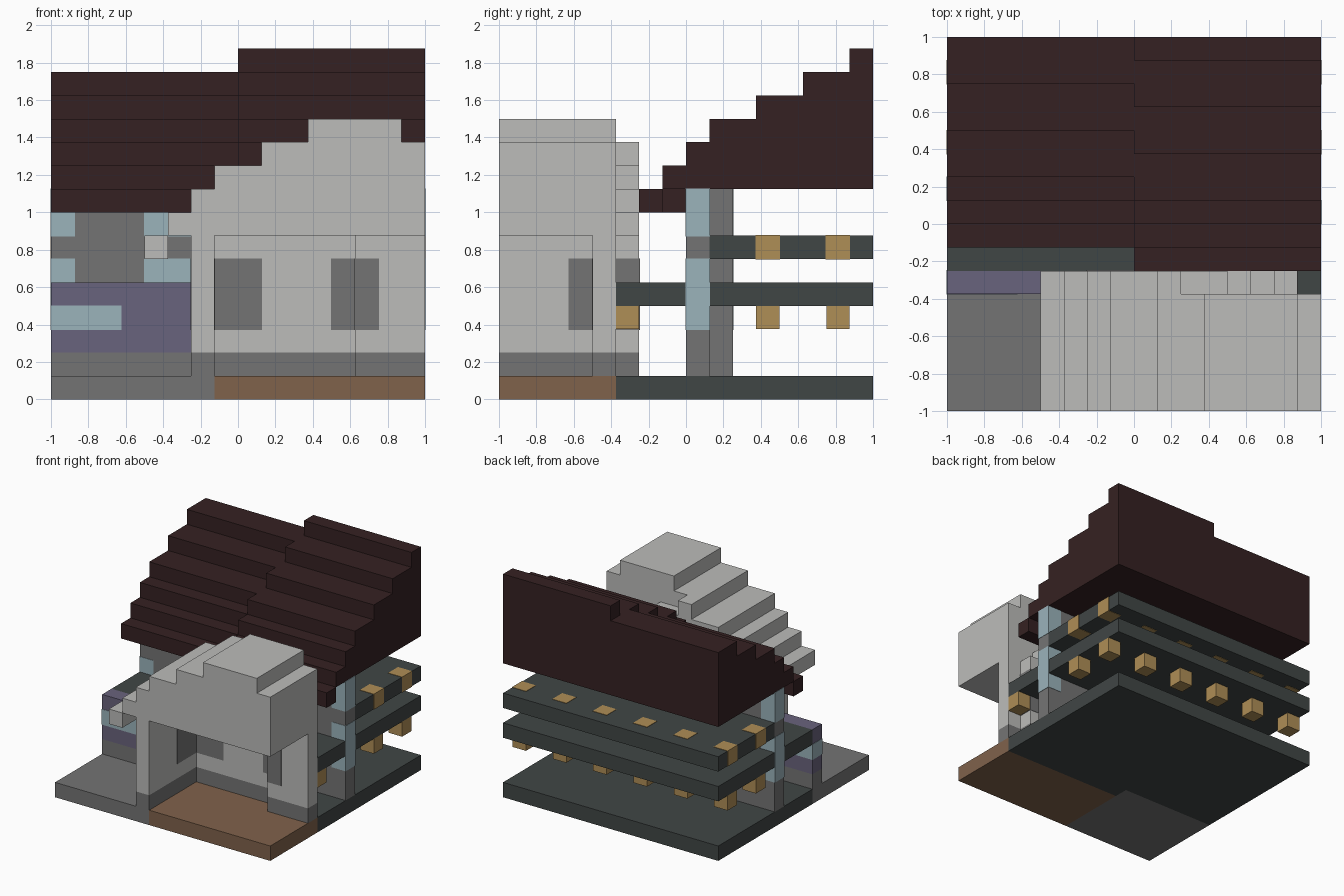
import bpy

U = 0.125      # size of one building block
PROUD = 0.003  # how far flush details stand out of their wall

if "Cube" in bpy.data.objects:
    bpy.data.objects.remove(bpy.data.objects["Cube"], do_unlink=True)


def material(name, hex_code):
    srgb = [int(hex_code[i:i + 2], 16) / 255 for i in (0, 2, 4)]
    lin = [c / 12.92 if c <= 0.04045 else ((c + 0.055) / 1.055) ** 2.4 for c in srgb]
    m = bpy.data.materials.new(name)
    m.use_nodes = True
    m.diffuse_color = (*lin, 1)
    bsdf = m.node_tree.nodes["Principled BSDF"]
    bsdf.inputs["Base Color"].default_value = (*lin, 1)
    bsdf.inputs["Roughness"].default_value = 0.9
    return m


PLASTER = material("pale plaster", "BCBCBA")
STONE = material("grey stone", "747474")
GLASS = material("pale blue glass", "9BB3BB")
PURPLE = material("purple panel", "69637D")
BROWN = material("brown planks", "80624B")
SLATE = material("dark slate", "404645")
LAMP = material("tan lamp", "AF8E56")
ROOF = material("dark red roof", "352122")


def prism(name, outline, axis, a, b, mat, grow=0.0):
    """Extrude a (side, height) outline along x or y, in block units."""
    def place(s, h, d):
        x, y = (d, s) if axis == "x" else (s, d)
        return (x * U - 1, y * U - 1, h * U)
    n = len(outline)
    verts = [place(s, h, d) for d in (a, b) for s, h in outline]
    faces = [list(range(n)), list(range(n, 2 * n))]
    faces += [[i, (i + 1) % n, n + (i + 1) % n, n + i] for i in range(n)]
    mesh = bpy.data.meshes.new(name)
    mesh.from_pydata(verts, [], faces)
    mesh.materials.append(mat)
    import bmesh
    bm = bmesh.new()
    bm.from_mesh(mesh)
    bmesh.ops.recalc_face_normals(bm, faces=bm.faces)
    bm.to_mesh(mesh)
    bm.free()
    ob = bpy.data.objects.new(name, mesh)
    bpy.context.collection.objects.link(ob)
    return ob


def box(name, x, y, z, mat, grow=0.0):
    """Box from (min, max) block ranges, optionally grown to stand proud."""
    g = grow / U
    (x0, x1), (y0, y1), (z0, z1) = [(r[0] - g, r[1] + g) for r in (x, y, z)]
    return prism(name, [(x0, z0), (x1, z0), (x1, z1), (x0, z1)], "y", y0, y1, mat)


def stairs(edges, tops, bottom):
    """Stepped outline with a flat bottom."""
    pts = [(edges[0], bottom)]
    for e0, e1, t in zip(edges, edges[1:], tops):
        pts += [(e0, t), (e1, t)]
    return pts + [(edges[-1], bottom)]


# ground slabs
box("stone_terrace", (0, 7), (0, 6), (0, 1), STONE)
box("porch_floor", (7, 16), (0, 5), (0, 1), BROWN)
box("ground_slab_left", (7, 16), (5, 16), (0, 1), SLATE)
box("ground_slab_right", (0, 7), (6, 16), (0, 1), SLATE)

# main house: two halves, one set a block further back and lower
for side, x, wall, windows in (("left", (8, 16), 8, ((10, 12), (15, 16))),
                               ("right", (0, 8), 9, ((0, 1), (4, 6)))):
    box("house_wall_" + side, x, (wall, wall + 1), (1, 9), STONE)
    for wx in windows:
        for wz in ((3, 6), (7, 9)):
            box("house_window_" + side, wx, (wall, wall + 1), wz, GLASS, PROUD)
    box("middle_floor_front_" + side, x, (6, wall), (4, 5), SLATE)
    box("middle_floor_back_" + side, x, (wall + 1, 16), (4, 5), SLATE)
    box("upper_floor_" + side, x, (wall + 1, 16), (6, 7), SLATE)
    # stepped roof with hanging eave
    s = wall - 8
    edges = [e + s for e in (7, 8, 9, 11, 13, 15, 17) if e + s < 16] + [16]
    prism("roof_" + side, stairs(edges, range(10, 17), 9), "x", *x, ROOF)
    box("roof_eave_" + side, x, (6 + s, 7 + s), (8, 9), ROOF)
box("middle_floor_corner", (15, 16), (5, 6), (4, 5), SLATE)

# lamps: hanging under the middle floor and set into the upper floor
spots = [(x, 14) for x in range(0, 16, 3)] + [(0, 11), (15, 11)]
for x, y in spots:
    box("hanging_lamp", (x, x + 1), (y, y + 1), (3, 4), LAMP)
    box("floor_lamp", (x, x + 1), (y, y + 1), (6, 7), LAMP, PROUD)
box("hanging_lamp", (15, 16), (5, 6), (3, 4), LAMP)

# purple front wall with a window strip
box("front_wall_base", (0, 6), (5, 6), (1, 2), STONE)
box("front_wall", (0, 6), (5, 6), (2, 5), PURPLE)
box("front_wall_window", (0, 3), (5, 6), (3, 4), GLASS, PROUD)

# porch walls on stone footings
for name, x, y in (("porch_side_wall", (6, 7), (0, 6)),
                   ("porch_back_wall", (7, 15), (5, 6)),
                   ("porch_corner_wall", (13, 16), (4, 5))):
    box(name + "_base", x, y, (1, 2), STONE)
    box(name, x, y, (2, 7), PLASTER)

# stone window panels of the porch
for x, y in (((6, 7), (3, 6)), ((7, 9), (5, 6)), ((12, 13), (5, 6)),
             ((13, 14), (4, 5)), ((14, 15), (5, 6))):
    box("porch_window", x, y, (3, 6), STONE, PROUD)

# stepped porch gable, its narrower back row and its eaves
prism("porch_gable", stairs((6, 7, 9, 11, 15, 16), (9, 10, 11, 12, 11), 7),
      "y", 0, 5, PLASTER)
prism("porch_gable_back",
      stairs((6, 7, 9, 10, 12, 13, 14, 15), (9, 10, 11, 10, 9, 8, 7.001), 7),
      "y", 5, 6, PLASTER)
box("porch_eave_upper", (5, 6), (0, 6), (7, 8), PLASTER)
box("porch_eave_lower", (4, 5), (0, 6), (6, 7), PLASTER)
